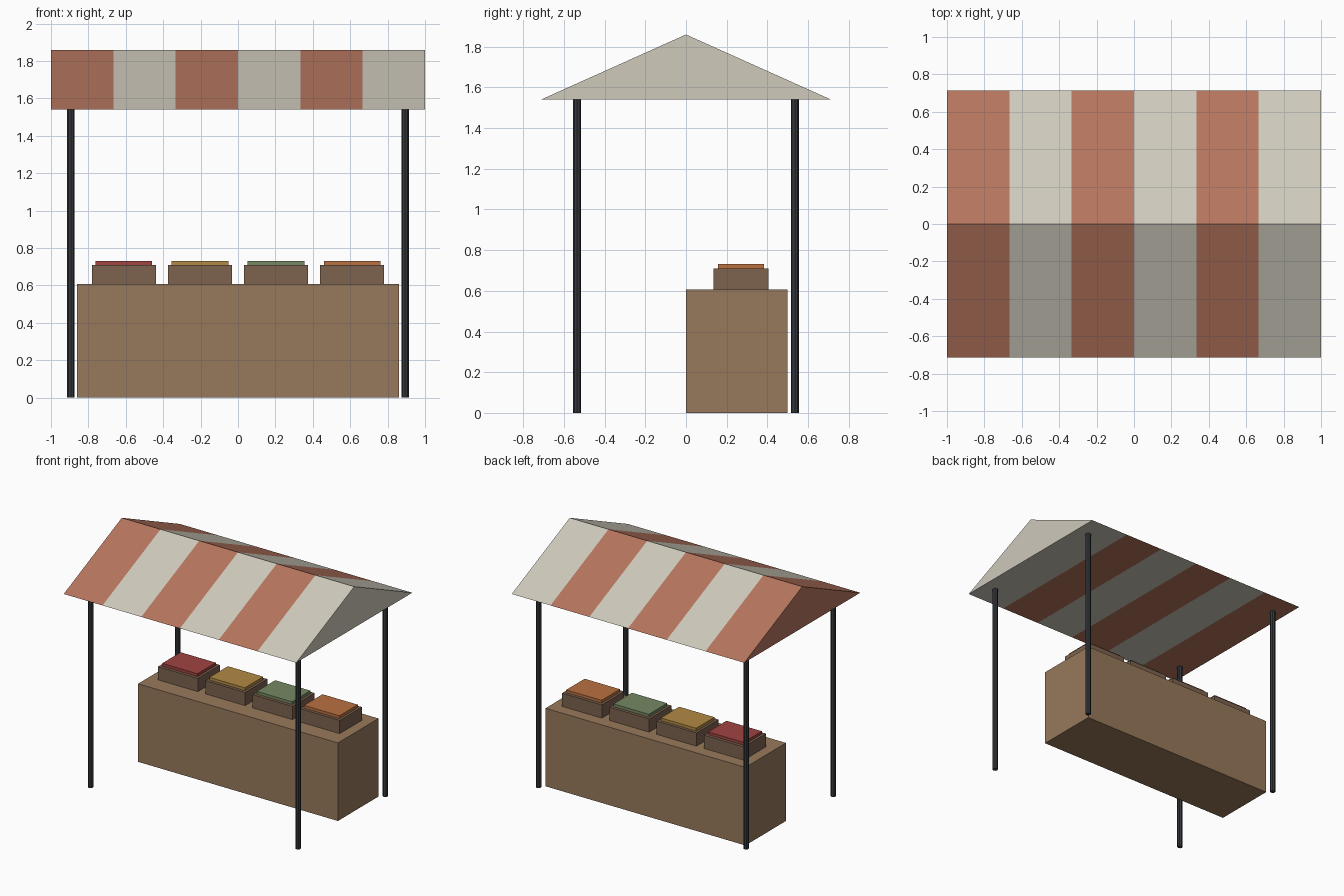
import bpy, bmesh

if "Cube" in bpy.data.objects:
    bpy.data.objects.remove(bpy.data.objects["Cube"])


def material(name, r, g, b):
    """Material from 0-255 screen colours."""
    m = bpy.data.materials.new(name)
    m.diffuse_color = [(c / 255) ** 2.2 for c in (r, g, b)] + [1]
    m.use_nodes = True
    m.node_tree.nodes["Principled BSDF"].inputs["Base Color"].default_value = m.diffuse_color
    return m


def box(name, lo, hi, mat):
    bpy.ops.mesh.primitive_cube_add(size=1, location=[(a + b) / 2 for a, b in zip(lo, hi)])
    ob = bpy.context.object
    ob.name = name
    ob.scale = [b - a for a, b in zip(lo, hi)]
    bpy.ops.object.transform_apply(location=False, rotation=False, scale=True)
    ob.data.materials.append(mat)


wood = material("counter_wood", 150, 120, 92)
crate_wood = material("crate_wood", 124, 98, 80)
metal = material("post_metal", 56, 59, 64)
red = material("canopy_red", 180, 116, 94)
cream = material("canopy_cream", 205, 200, 186)
goods = [material("goods_red", 158, 70, 66), material("goods_yellow", 176, 136, 70),
         material("goods_green", 116, 134, 98), material("goods_orange", 184, 112, 66)]

EAVE, RIDGE, HALF = 1.54, 1.86, 0.713

# Counter
box("counter", (-0.86, 0, 0), (0.86, 0.498, 0.607), wood)

# Crates with their produce
for i, mat in enumerate(goods):
    x = (i - 1.5) * 0.407
    box(f"crate_{i + 1}", (x - 0.171, 0.134, 0.607), (x + 0.171, 0.406, 0.71), crate_wood)
    box(f"produce_{i + 1}", (x - 0.152, 0.157, 0.70), (x + 0.152, 0.383, 0.732), mat)

# Four corner posts
for sx, side in ((-1, "left"), (1, "right")):
    for sy, end in ((-1, "front"), (1, "back")):
        bpy.ops.mesh.primitive_cylinder_add(vertices=8, radius=0.02, depth=EAVE,
                                            location=(sx * 0.893, sy * 0.535, EAVE / 2))
        bpy.context.object.name = f"{end}_{side}_post"
        bpy.context.object.data.materials.append(metal)

# Gabled canopy: one closed solid, extruded stripe by stripe
STRIPES = 6
bm = bmesh.new()
rings = []
for i in range(STRIPES + 1):
    x = -1 + 2 * i / STRIPES
    rings.append([bm.verts.new((x, y, z)) for y, z in
                  ((-HALF, EAVE), (HALF, EAVE), (0, RIDGE))])
for i in range(STRIPES):
    a, b = rings[i], rings[i + 1]
    for j in range(3):
        k = (j + 1) % 3
        bm.faces.new((a[j], a[k], b[k], b[j])).material_index = i % 2
bm.faces.new(rings[0]).material_index = 0
bm.faces.new(rings[-1]).material_index = (STRIPES - 1) % 2
bmesh.ops.recalc_face_normals(bm, faces=bm.faces)
mesh = bpy.data.meshes.new("canopy")
bm.to_mesh(mesh)
bm.free()
mesh.materials.append(red)
mesh.materials.append(cream)
bpy.context.collection.objects.link(bpy.data.objects.new("canopy", mesh))
